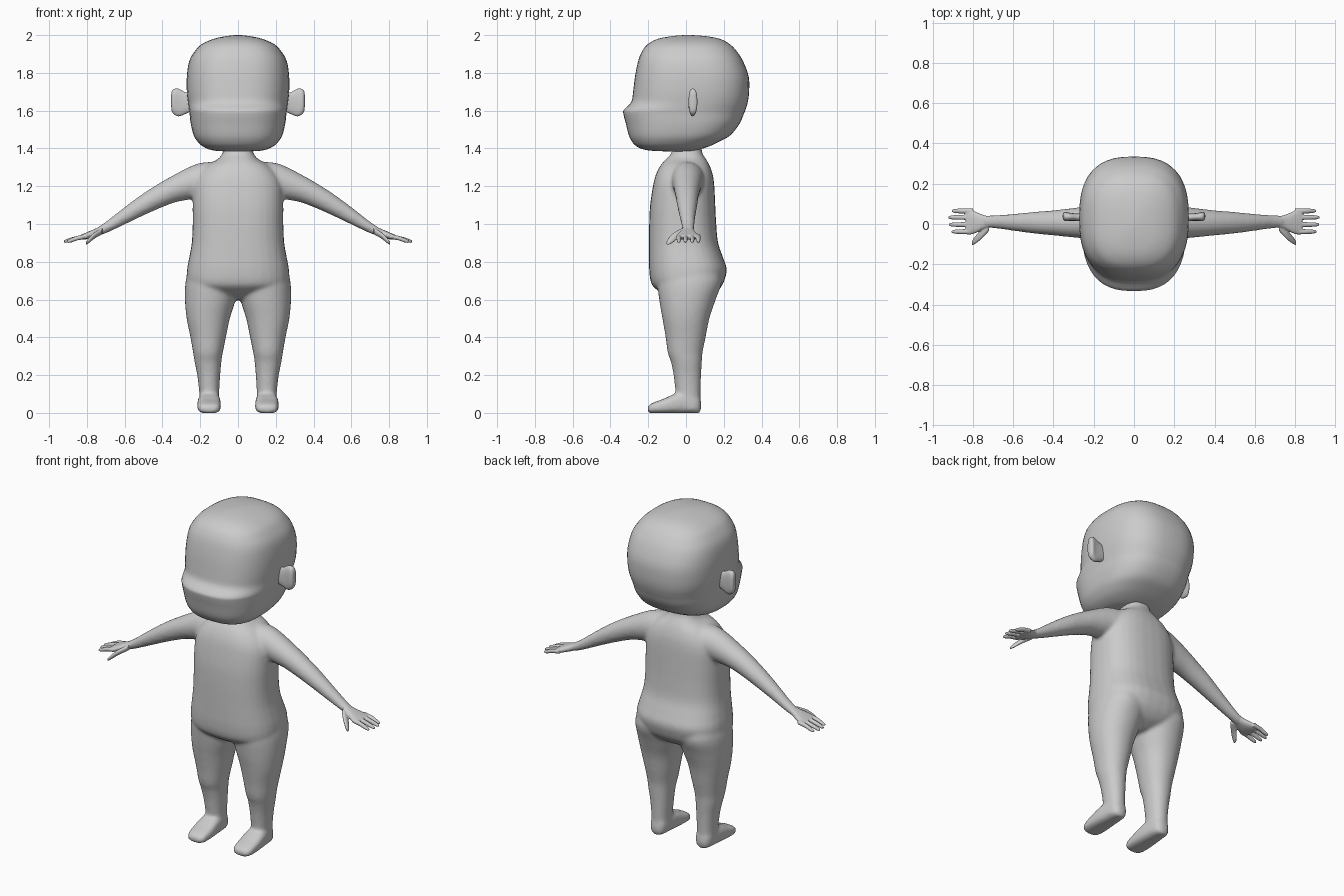
import bpy, bmesh, math

AXES = {"x": (0, 1, 2), "y": (1, 0, 2), "z": (2, 0, 1)}


def densify(rows, k):
    # Catmull-Rom interpolation between the rows
    out = []
    for i in range(len(rows) - 1):
        p0, p1 = rows[max(i - 1, 0)], rows[i]
        p2, p3 = rows[i + 1], rows[min(i + 2, len(rows) - 1)]
        for j in range(k):
            t = j / k
            out.append([0.5 * (2 * b + (c - a) * t + (2 * a - 5 * b + 4 * c - d) * t * t
                               + (3 * b - a - 3 * c + d) * t ** 3)
                        for a, b, c, d in zip(p0, p1, p2, p3)])
    return out + [list(rows[-1])]


def loft(bm, axis, rows, p=2.0, side=1, n=32, k=4):
    # rows: position on the axis, then min/max of the section on the two other axes
    ia, ib, ic = AXES[axis]
    rings = []
    for t, b0, b1, c0, c1 in densify(rows, k):
        ring = []
        for i in range(n):
            a = 2 * math.pi * i / n
            cu, su = math.cos(a), math.sin(a)
            co = [0, 0, 0]
            co[ia] = t
            co[ib] = (b0 + b1) / 2 + (b1 - b0) / 2 * math.copysign(abs(cu) ** (2 / p), cu)
            co[ic] = (c0 + c1) / 2 + (c1 - c0) / 2 * math.copysign(abs(su) ** (2 / p), su)
            co[0] *= side
            ring.append(bm.verts.new(co))
        rings.append(ring)
    for r, s in zip(rings, rings[1:]):
        for i in range(n):
            bm.faces.new((r[i], r[(i + 1) % n], s[(i + 1) % n], s[i]))
    bm.faces.new(rings[0])
    bm.faces.new(rings[-1])


def finish(bm, name, voxel=0, smooth=0):
    bmesh.ops.recalc_face_normals(bm, faces=bm.faces)
    for f in bm.faces:
        f.smooth = True
    me = bpy.data.meshes.new(name)
    bm.to_mesh(me)
    bm.free()
    ob = bpy.data.objects.new(name, me)
    bpy.context.collection.objects.link(ob)
    if voxel:
        m = ob.modifiers.new("fuse", "REMESH")
        m.mode, m.voxel_size, m.use_smooth_shade = "VOXEL", voxel, True
        m = ob.modifiers.new("soften", "SMOOTH")
        m.factor, m.iterations = 0.5, smooth
    return ob


def sym(rows):
    # (z, front y, back y, half width) to full section rows
    return [(z, -w, w, f, b) for z, f, b, w in rows]


# Head with flat face, muzzle ridge and round skull
bm = bmesh.new()
loft(bm, "z", sym([
    (1.385, -.12, .02, .08), (1.391, -.21, .06, .14), (1.41, -.26, .12, .185),
    (1.435, -.285, .175, .213), (1.47, -.303, .235, .235), (1.53, -.318, .283, .25),
    (1.58, -.331, .305, .256), (1.605, -.329, .315, .26), (1.645, -.29, .327, .265),
    (1.70, -.28, .334, .271), (1.78, -.27, .332, .271), (1.86, -.254, .303, .259),
    (1.91, -.235, .272, .232), (1.95, -.205, .235, .195), (1.98, -.15, .18, .13),
    (1.995, -.07, .1, .06), (2.0, -.01, .03, .015)]), p=2.6, n=48, k=3)
finish(bm, "head")

# Ears: thin plates sticking out sideways
for side, name in ((1, "ear_left"), (-1, "ear_right")):
    bm = bmesh.new()
    loft(bm, "x", [(.24, .01, .05, 1.60, 1.69), (.28, .015, .052, 1.582, 1.698),
                   (.315, .016, .055, 1.57, 1.716), (.34, .014, .06, 1.582, 1.714),
                   (.351, .022, .055, 1.60, 1.70), (.354, .034, .045, 1.63, 1.68)],
         p=2.6, side=side, n=24)
    finish(bm, name)

# Body: torso and neck, arms, legs and feet fused into one skin
bm = bmesh.new()
loft(bm, "z", sym([
    (.60, -.06, .09, .05), (.63, -.12, .15, .15), (.665, -.17, .185, .25), (.70, -.188, .203, .27),
    (.76, -.195, .216, .27), (.82, -.196, .197, .259), (.90, -.196, .17, .245),
    (1.0, -.195, .16, .24), (1.10, -.19, .155, .24), (1.20, -.175, .15, .235),
    (1.26, -.16, .142, .21), (1.31, -.135, .125, .165), (1.345, -.105, .105, .105),
    (1.38, -.075, .085, .08), (1.45, -.065, .08, .065)]), p=2.5)
for side in (1, -1):
    loft(bm, "x", [(.12, -.09, .10, 1.16, 1.33), (.19, -.08, .095, 1.14, 1.325),
                   (.25, -.072, .086, 1.13, 1.306), (.33, -.064, .076, 1.115, 1.265),
                   (.41, -.056, .067, 1.085, 1.22), (.5, -.047, .06, 1.045, 1.163),
                   (.6, -.034, .05, .997, 1.09), (.7, -.021, .044, .95, 1.012),
                   (.755, -.024, .042, .933, .976)], side=side)
    loft(bm, "z", [(.02, .10, .205, -.05, .075), (.1, .10, .205, -.055, .077),
                   (.2, .094, .216, -.066, .08), (.27, .088, .23, -.08, .084),
                   (.32, .08, .238, -.097, .088), (.4, .064, .252, -.108, .104),
                   (.5, .043, .272, -.125, .124), (.6, .013, .281, -.142, .157),
                   (.7, .005, .277, -.15, .19), (.8, .03, .25, -.12, .16)],
         p=2.15, side=side)
    loft(bm, "y", [(-.203, .13, .175, .01, .03), (-.195, .105, .2, .0, .042),
                   (-.17, .094, .212, -.002, .056), (-.12, .09, .216, -.002, .074),
                   (-.06, .092, .214, -.002, .10), (0, .097, .207, -.002, .11),
                   (.05, .104, .2, -.002, .10), (.072, .118, .186, .0, .085),
                   (.08, .135, .17, .02, .06)], p=3, side=side)
finish(bm, "body", voxel=.01, smooth=8)

# Hands: palm, four fingers and a thumb
for side, name in ((1, "hand_left"), (-1, "hand_right")):
    bm = bmesh.new()
    loft(bm, "x", [(.71, -.015, .036, .953, 1.0), (.745, -.024, .044, .937, .98),
                   (.78, -.042, .058, .924, .965), (.81, -.052, .071, .918, .952),
                   (.835, -.052, .075, .917, .941)], p=2.4, side=side, n=24)
    for y, tip in ((.065, .905), (.033, .922), (-.003, .92), (-.038, .907)):
        r = .0125
        loft(bm, "x", [(.80, y - r, y + r, .922, .948), (.85, y - r, y + r, .913, .938),
                       (tip - .02, y - r + .002, y + r - .002, .901, .923),
                       (tip, y - .006, y + .006, .900, .912)], side=side, n=16)
    loft(bm, "x", [(.72, -.035, .01, .945, .98), (.76, -.077, -.03, .922, .956),
                   (.79, -.1, -.062, .898, .926), (.805, -.106, -.085, .888, .905)],
         side=side, n=16)
    finish(bm, name, voxel=.004, smooth=4)
